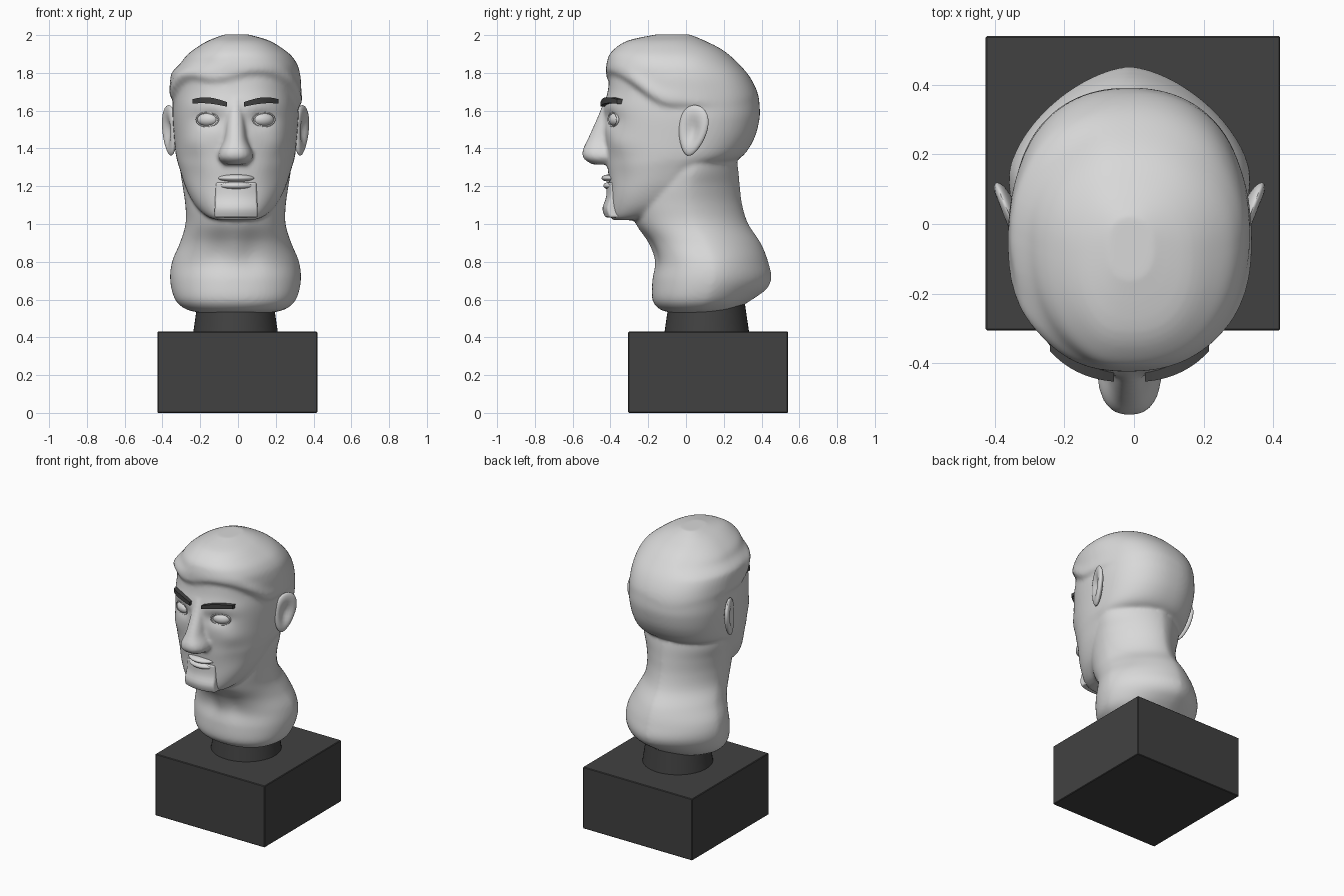
import bpy, bmesh, math
from mathutils import Matrix, Vector

if "Cube" in bpy.data.objects:
    bpy.data.objects.remove(bpy.data.objects["Cube"])

CX = -0.013  # the bust sits slightly off the middle


def material(name, v):
    m = bpy.data.materials.new(name)
    m.diffuse_color = (v, v, v, 1)
    m.use_nodes = True
    m.node_tree.nodes["Principled BSDF"].inputs["Base Color"].default_value = m.diffuse_color
    return m


STONE = material("pale grey", 0.69)
DARK = material("charcoal", 0.053)


def make(name, bm, mat, smooth=True):
    bmesh.ops.recalc_face_normals(bm, faces=bm.faces[:])
    me = bpy.data.meshes.new(name)
    bm.to_mesh(me)
    bm.free()
    me.materials.append(mat)
    ob = bpy.data.objects.new(name, me)
    bpy.context.collection.objects.link(ob)
    for p in me.polygons:
        p.use_smooth = smooth
    return ob


def sharpen(ob, angle=40):
    bpy.ops.object.select_all(action='DESELECT')
    ob.select_set(True)
    bpy.context.view_layer.objects.active = ob
    bpy.ops.object.shade_smooth_by_angle(angle=math.radians(angle))


def step(a, b, v):
    t = min(1, max(0, (v - a) / (b - a)))
    return t * t * (3 - 2 * t)


def bump(*pairs):
    return math.exp(-sum((d / s) ** 2 for d, s in pairs))


# Sections: height, half width, front y, back y
HEAD = [(1.02, .09, -.385, -.28), (1.04, .15, -.40, -.15), (1.1, .215, -.405, 0),
        (1.2, .27, -.405, .1), (1.3, .30, -.415, .2), (1.36, .315, -.42, .3),
        (1.45, .325, -.43, .36), (1.55, .333, -.435, .388), (1.62, .333, -.435, .39),
        (1.7, .33, -.415, .375), (1.78, .325, -.405, .335), (1.85, .305, -.40, .275),
        (1.92, .25, -.375, .195), (1.97, .18, -.31, .10), (2.003, .07, -.16, .02)]
NECK = [(.53, .19, -.08, .24), (.55, .265, -.14, .30), (.60, .32, -.178, .385),
        (.7, .346, -.178, .45), (.8, .336, -.165, .435), (.9, .295, -.2, .395),
        (1.0, .265, -.265, .33), (1.1, .266, -.29, .298), (1.2, .28, -.27, .285),
        (1.3, .293, -.2, .275), (1.45, .28, -.15, .25)]
NOSE = [(1.66, .035, -.43, -.33), (1.61, .042, -.45, -.33), (1.55, .05, -.475, -.33),
        (1.45, .062, -.52, -.33), (1.385, .088, -.548, -.33), (1.345, .09, -.54, -.33),
        (1.315, .06, -.495, -.33)]


def dense(keys, n=6):
    """Catmull-Rom interpolation between sections."""
    out = []
    for i in range(len(keys) - 1):
        p = [Vector(keys[min(max(i + k, 0), len(keys) - 1)]) for k in (-1, 0, 1, 2)]
        for j in range(n):
            t = j / n
            out.append(.5 * (2 * p[1] + (p[2] - p[0]) * t
                             + (2 * p[0] - 5 * p[1] + 4 * p[2] - p[3]) * t * t
                             + (3 * p[1] - p[0] - 3 * p[2] + p[3]) * t ** 3))
    return out + [Vector(keys[-1])]


def loft(bm, keys, front, back=2.0, mid=.52, shape=None, seg=72):
    rings = []
    for z, w, yf, yb in dense(keys):
        ring = []
        yc = yf + mid * (yb - yf)
        for i in range(seg):
            a = 2 * math.pi * i / seg
            c, s = math.cos(a), math.sin(a)
            e = 2 / (front if s < 0 else back)
            x = w * math.copysign(abs(c) ** e, c)
            y = yc + (yb - yc if s > 0 else yc - yf) * math.copysign(abs(s) ** e, s)
            co = Vector((x, y, z))
            if shape:
                co = shape(co, Vector((c, s, 0)))
            ring.append(bm.verts.new(co + Vector((CX, 0, 0))))
        rings.append(ring)
    for a, b in zip(rings, rings[1:]):
        for i in range(seg):
            bm.faces.new((a[i], a[i - 1], b[i - 1], b[i]))
    bm.faces.new(rings[0])
    bm.faces.new(rings[-1])


def head_shape(co, out):
    x, y, z = co
    # swept hair stands proud above the hairline
    line = 1.77 - .13 * step(-.36, -.08, y) + .02 * math.sin(x * 14)
    d = .02 * step(line - .015, line + .03, z) * (1 - step(1.88, 1.97, z))
    d *= 1 - .9 * step(-.05, .2, y)
    d += .012 * bump((y + .2, .12), (z - line - .05, .035))
    # eye sockets and cheeks
    if y < 0:
        d -= .026 * bump((abs(x) - .14, .07), (z - 1.555, .045))
        d -= .008 * bump((abs(x) - .22, .07), (z - 1.25, .08))
        d += .01 * bump((abs(x) - .21, .06), (z - 1.43, .06))
    co = co + out * d
    if x < 0:
        co.x += .035 * step(1.79, 1.86, z) * step(0, .2, -x)
    return co


def neck_shape(co, out):
    # soft hollows either side of the throat
    d = -.015 * bump((abs(co.x) - .09, .06), (co.z - .87, .1)) if co.y < .05 else 0
    co = co + out * d
    co.z += .05 * step(.2, .45, co.y) * (1 - step(.53, .68, co.z))  # base lifts at the back
    return co


# Head, neck and nose fused into one smooth form
bm = bmesh.new()
loft(bm, HEAD, 2.4, 2.25, mid=.56, shape=head_shape)
loft(bm, NECK, 2.2, 1.6, mid=.5, shape=neck_shape)
loft(bm, NOSE, 2.4, mid=.6, seg=36)
bust = make("head_and_neck", bm, STONE)
rm = bust.modifiers.new("fuse", 'REMESH')
rm.mode = 'VOXEL'
rm.voxel_size = .011
rm.use_smooth_shade = True
sm = bust.modifiers.new("soften", 'SMOOTH')
sm.factor = .5
sm.iterations = 5


def ellipsoid(name, loc, size, turn=0, tilt=0, shape=None, segs=32):
    bm = bmesh.new()
    bmesh.ops.create_uvsphere(bm, u_segments=segs, v_segments=segs // 2, radius=1)
    if shape:
        for v in bm.verts:
            shape(v.co)
    bm.transform(Matrix.Translation((loc[0] + CX, loc[1], loc[2]))
                 @ Matrix.Rotation(turn, 4, 'Z') @ Matrix.Rotation(tilt, 4, 'X')
                 @ Matrix.Diagonal((*size, 1)))
    return make(name, bm, STONE)


def face_y(x):
    """Front surface of the face at brow height."""
    return .025 - .457 * (1 - (abs(x) / .333) ** 2.4) ** (1 / 2.4)


for side, s in (("left", -1), ("right", 1)):
    # ear: flattened shell with a scooped outer face, narrower at the lobe
    def scoop(co, s=s):
        r2 = co.y ** 2 + co.z ** 2
        if co.x * s > 0:
            co.x -= s * 1.2 * math.exp(-r2 / .3)
        co.y *= 1 + .26 * co.z
    ellipsoid(side + "_ear", (s * .35, .035, 1.495), (.03, .08, .136),
              turn=-s * .38, tilt=-.2, shape=scoop)

    # eyeball and lid rim
    ellipsoid(side + "_eye", (s * .148, -.372, 1.553), (.058, .034, .036), turn=s * .38)
    bm = bmesh.new()
    n, k = 32, 8
    ring = [[bm.verts.new(((1 + .08 * math.cos(b)) * math.cos(a) * .062, .009 * math.sin(b),
                           (1 + .11 * math.cos(b)) * math.sin(a) * .038))
             for b in (2 * math.pi * j / k for j in range(k))]
            for a in (2 * math.pi * i / n for i in range(n))]
    for i in range(n):
        for j in range(k):
            bm.faces.new((ring[i][j], ring[i - 1][j], ring[i - 1][j - 1], ring[i][j - 1]))
    bm.transform(Matrix.Translation((s * .148 + CX, -.384, 1.553)) @ Matrix.Rotation(s * .38, 4, 'Z'))
    make(side + "_eyelid", bm, STONE)

    # eyebrow: bent bar following the forehead
    bm = bmesh.new()
    rows = []
    for i in range(13):
        t = i / 12
        x = .045 + .183 * t
        zc = 1.633 + .022 * math.sin(math.pi * min(1, t * .75))
        h = .012 + .004 * math.sin(math.pi * t)
        y = face_y(x)
        rows.append([bm.verts.new((s * x + CX, y + dy, zc + dz))
                     for dy, dz in ((-.022, -h), (-.022, h), (.03, h), (.03, -h))])
    for a, b in zip(rows, rows[1:]):
        for j in range(4):
            bm.faces.new((a[j], a[j - 1], b[j - 1], b[j]))
    bm.faces.new(rows[0])
    bm.faces.new(rows[-1])
    sharpen(make(side + "_eyebrow", bm, DARK))


# Lips
def curl(co):
    co.y += .6 * co.x ** 2


ellipsoid("upper_lip", (.003, -.405, 1.243), (.102, .042, .019), shape=curl)
ellipsoid("lower_lip", (.003, -.402, 1.203), (.098, .036, .02), shape=curl)

# Hinged chin block
bm = bmesh.new()
bmesh.ops.create_cube(bm, size=1)
bmesh.ops.subdivide_edges(bm, edges=bm.edges[:], cuts=9, use_grid_fill=True)
for v in bm.verts:
    x, y, z = v.co
    px, pz = x * (.215 + .015 * (.5 - z)), 1.128 + z * .186
    py = -.37 + y * .1
    py += 2 * px * px
    if y < 0:  # jutting chin below a dip under the lip
        py -= .022 * bump((pz - 1.08, .045))
    v.co = (px + CX + .003, py, pz)
chin = make("chin_block", bm, STONE)
bv = chin.modifiers.new("rounded", 'BEVEL')
bv.width = .009
bv.segments = 3
bv.limit_method = 'ANGLE'
bv.angle_limit = math.radians(50)
sharpen(chin, 50)

# Post under the bust
bm = bmesh.new()
bmesh.ops.create_cone(bm, cap_ends=True, segments=48, radius1=.225, radius2=.2, depth=.17,
                      matrix=Matrix.Translation((CX, .11, .505)))
sharpen(make("post", bm, DARK))

# Square plinth
bm = bmesh.new()
bmesh.ops.create_cube(bm, size=1, matrix=Matrix.Translation((-.003, .117, .215))
                      @ Matrix.Diagonal((.846, .846, .43, 1)))
bmesh.ops.bevel(bm, geom=bm.edges[:], offset=.004, segments=1, affect='EDGES')
make("plinth", bm, DARK, smooth=False)
